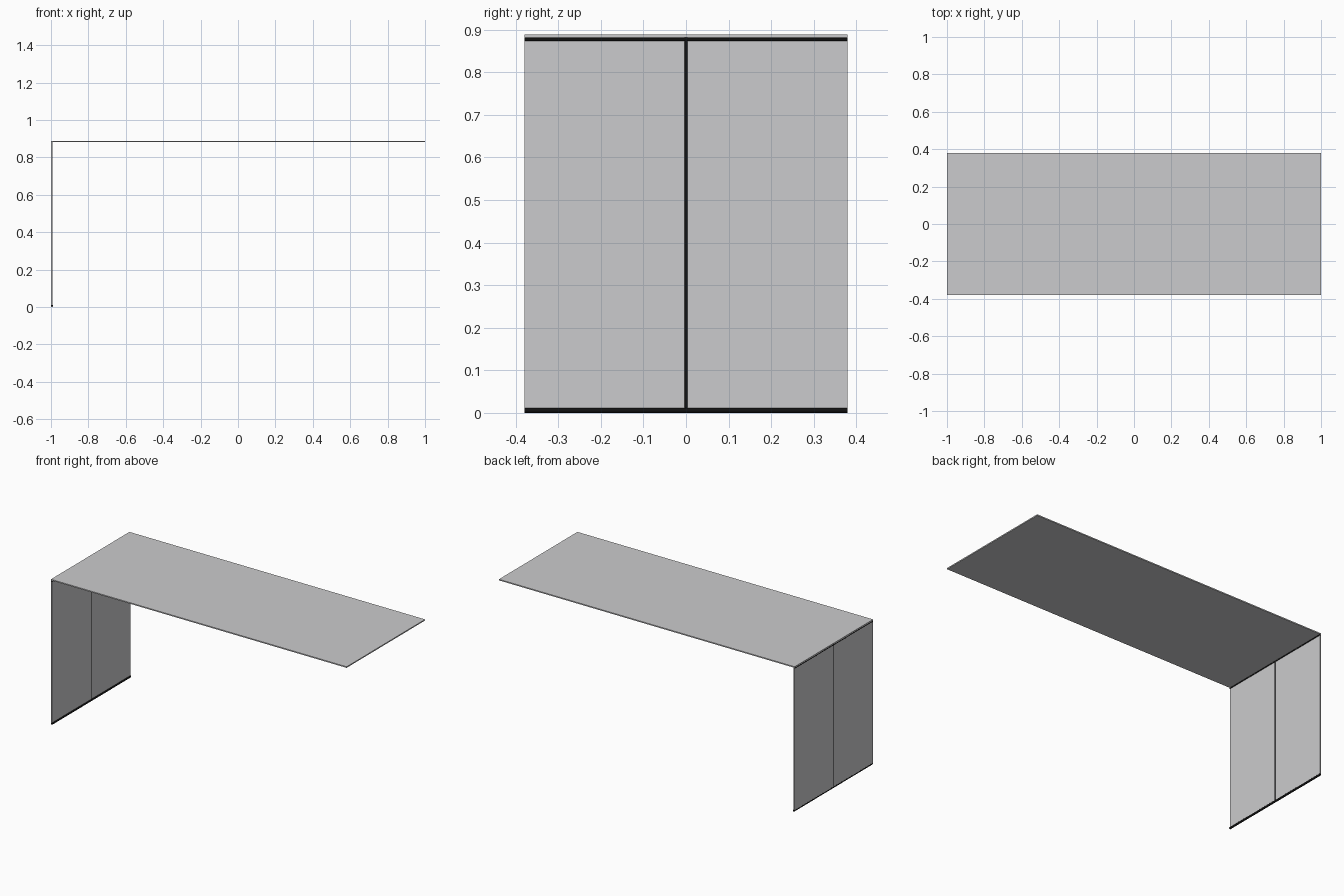
import bpy, math
from mathutils import Vector

if "Cube" in bpy.data.objects:
    bpy.data.objects.remove(bpy.data.objects["Cube"])


def material(name, rgb):
    m = bpy.data.materials.new(name)
    m.diffuse_color = (*rgb, 1)
    m.use_nodes = True
    m.node_tree.nodes["Principled BSDF"].inputs["Base Color"].default_value = m.diffuse_color
    return m


GREY = material("light grey", (0.6, 0.6, 0.61))
BLACK = material("black", (0.006, 0.006, 0.006))

W = 0.379      # half depth
H = 0.888      # full height
T = 0.007      # board thickness
LEG_X = -0.996
R = 0.0045     # hinge rod radius


def board(name, lo, hi):
    lo, hi = Vector(lo), Vector(hi)
    bpy.ops.mesh.primitive_cube_add(size=1, location=(lo + hi) / 2)
    o = bpy.context.object
    o.name = name
    o.scale = hi - lo
    bpy.ops.object.transform_apply(location=False, rotation=False, scale=True)
    o.data.materials.append(GREY)


def rod(name, a, b, r=R):
    a, b = Vector(a), Vector(b)
    bpy.ops.mesh.primitive_cylinder_add(
        vertices=16, radius=r, depth=(b - a).length, location=(a + b) / 2,
        rotation=(b - a).to_track_quat('Z', 'Y').to_euler())
    o = bpy.context.object
    o.name = name
    o.data.materials.append(BLACK)
    bpy.ops.object.shade_smooth_by_angle(angle=math.radians(40))


# Table top
board("table_top", (-1, -W, H - T), (1, W, H))

# Two leg panels side by side at the left end
for side, y0, y1 in (("front", -W, -0.003), ("back", 0.003, W)):
    board(side + "_leg_panel", (LEG_X - 0.003, y0, 0.010),
          (LEG_X + 0.003, y1, H - T))

# Black rods: under the top, along the floor and in the centre seam
rod("top_hinge", (LEG_X + 0.0005, -W, 0.877), (LEG_X + 0.0005, W, 0.877))
rod("foot_rod", (LEG_X + 0.002, -W, 0.006), (LEG_X + 0.002, W, 0.006), 0.006)
rod("centre_hinge", (LEG_X + 0.0005, 0, 0.010), (LEG_X + 0.0005, 0, 0.875))
